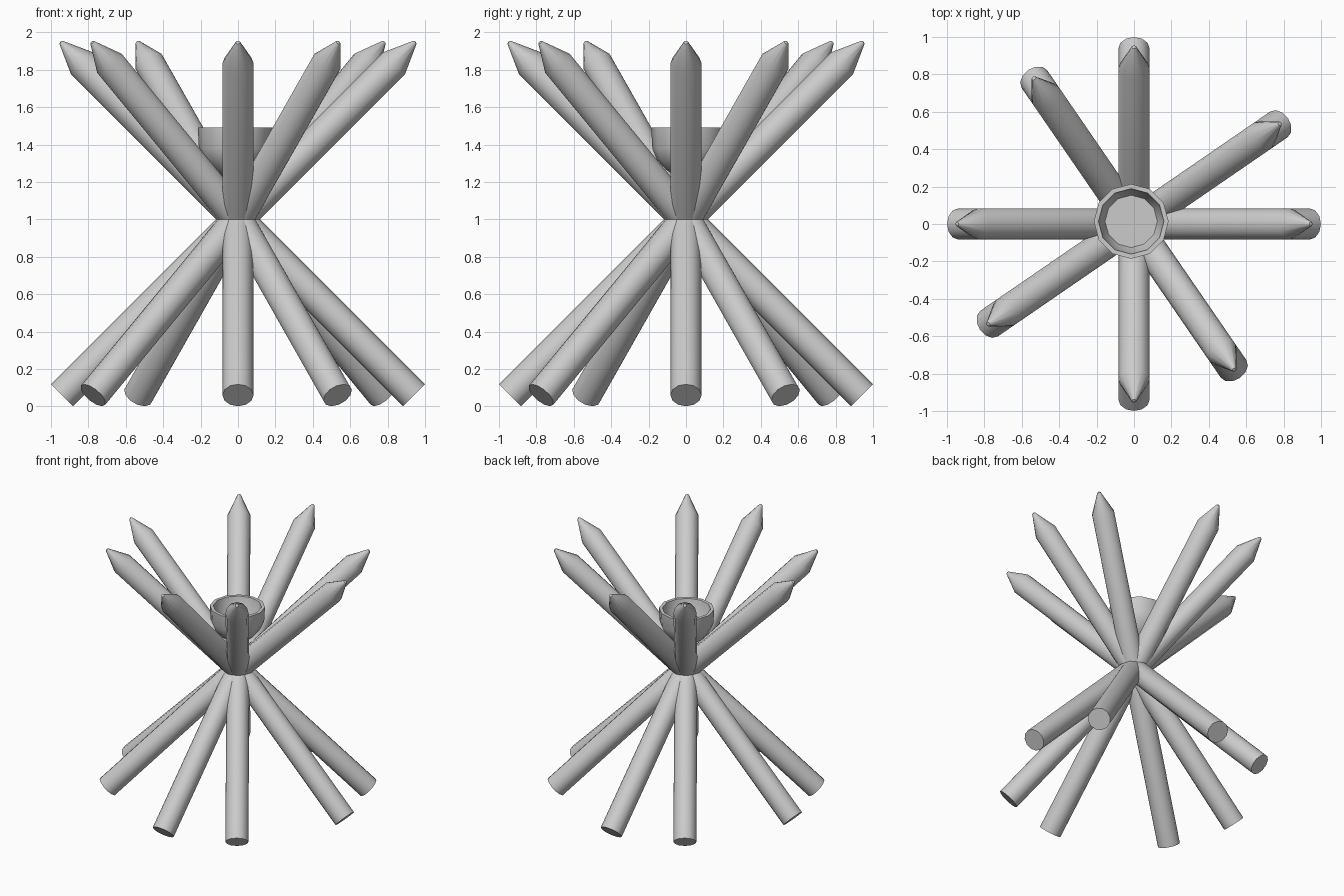
import bpy, bmesh, math
from mathutils import Matrix, Vector

if "Cube" in bpy.data.objects:
    bpy.data.objects.remove(bpy.data.objects["Cube"])


def lathe(name, profile, sides, smooth):
    """Revolve (radius, z) points around z; radius 0 makes a pole point."""
    bm = bmesh.new()
    rings = []
    for r, z in profile:
        n = sides if r > 0 else 1
        rings.append([bm.verts.new((r * math.cos(2 * math.pi * i / sides),
                                    r * math.sin(2 * math.pi * i / sides), z))
                      for i in range(n)])
    for a, b in zip(rings, rings[1:]):
        for i in range(sides):
            j = (i + 1) % sides
            quad = [a[i % len(a)], a[j % len(a)], b[j % len(b)], b[i % len(b)]]
            bm.faces.new(list(dict.fromkeys(quad)))
    bmesh.ops.recalc_face_normals(bm, faces=bm.faces[:])
    mesh = bpy.data.meshes.new(name)
    bm.to_mesh(mesh)
    bm.free()
    obj = bpy.data.objects.new(name, mesh)
    bpy.context.collection.objects.link(obj)
    if smooth:
        bpy.ops.object.select_all(action='DESELECT')
        obj.select_set(True)
        bpy.context.view_layer.objects.active = obj
        bpy.ops.object.shade_smooth_by_angle(angle=math.radians(35))
    return obj


# Eight sharpened poles, all crossing at the middle and leaning 45 degrees
POLE_R = 0.083
pole_profile = [(0, -1.33), (POLE_R, -1.33), (POLE_R, 1.18), (0.012, 1.338), (0, 1.343)]
for k, angle in enumerate([0, 34.5, 90, 124.5, 180, 214.5, 270, 304.5]):
    pole = lathe(f"pole_{k + 1}", pole_profile, 12, True)
    pole.matrix_world = (Matrix.Translation((0, 0, 1))
                         @ Matrix.Rotation(math.radians(angle), 4, 'Z')
                         @ Matrix.Rotation(math.radians(45), 4, 'Y'))

# Bowl resting in the crook of the poles
bowl_profile = [(0, 1.22), (0.07, 1.23), (0.12, 1.265), (0.17, 1.32), (0.194, 1.38), (0.2, 1.49),
                (0.175, 1.49), (0.165, 1.43), (0.14, 1.37), (0, 1.37)]
bowl = lathe("bowl", bowl_profile, 12, True)
bowl.location = Vector((-0.015, 0.014, 0))
